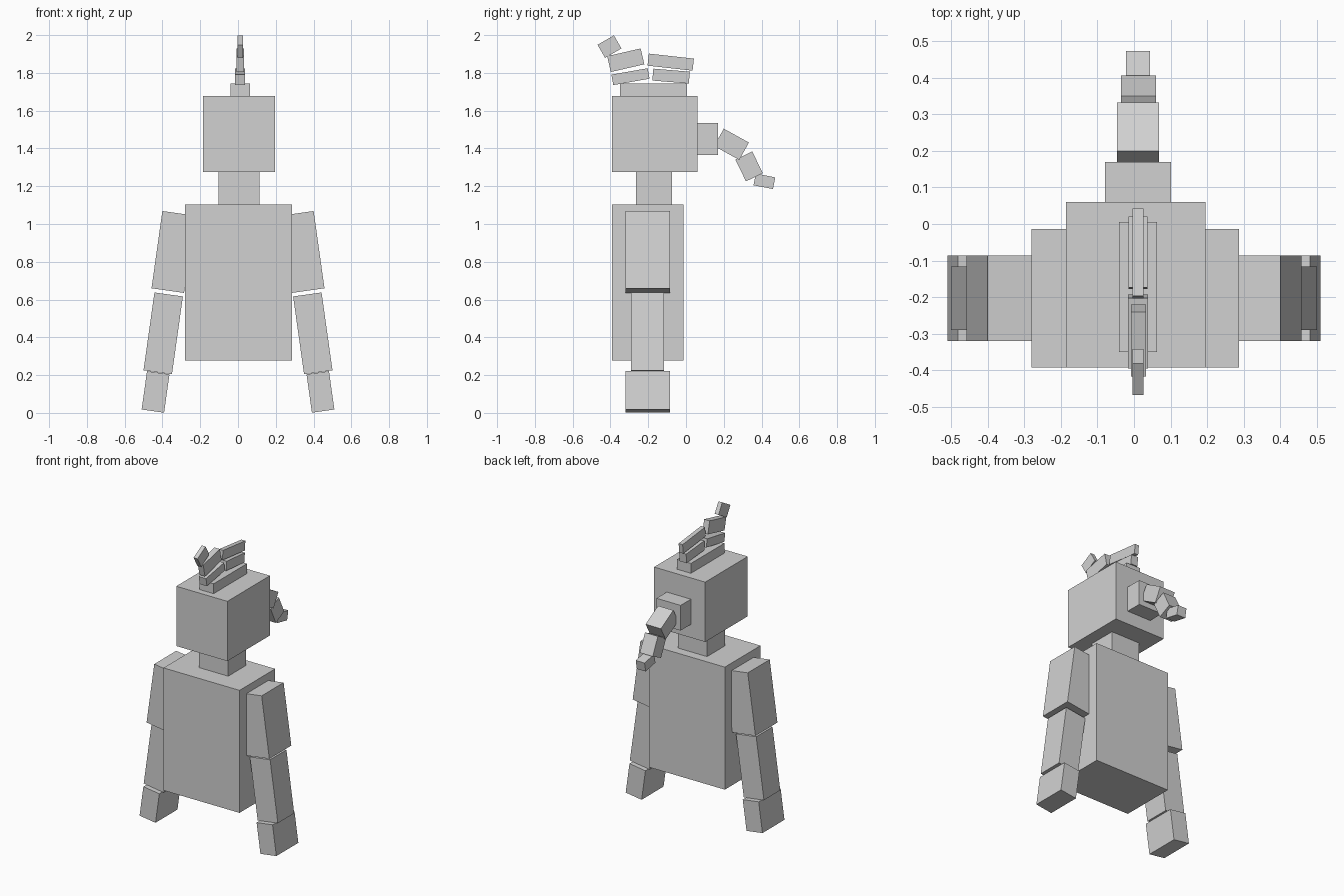
import bpy
import math
from mathutils import Matrix

grey = bpy.data.materials.new("light_grey")
grey.diffuse_color = (0.64, 0.64, 0.64, 1)


def box(name, center, size, pitch=0, roll=0):
    """Box turned by pitch about x and roll about y, in degrees."""
    bpy.ops.mesh.primitive_cube_add(size=1)
    ob = bpy.context.object
    ob.name = name
    turn = Matrix.Rotation(math.radians(pitch), 4, 'X') @ Matrix.Rotation(math.radians(roll), 4, 'Y')
    ob.data.transform(Matrix.Translation(center) @ turn @ Matrix.Diagonal((*size, 1)))
    ob.data.materials.append(grey)
    return ob


# Body, neck and head
box("torso", (0.003, -0.203, 0.69), (0.567, 0.38, 0.826))
box("neck", (0.004, -0.17, 1.19), (0.217, 0.19, 0.174))
box("head", (0.005, -0.166, 1.477), (0.381, 0.453, 0.403))

# Crest on top of the head
box("crest_base", (0.011, -0.172, 1.711), (0.104, 0.356, 0.068))
box("crest_front_lower", (0.011, -0.294, 1.78), (0.054, 0.195, 0.056), 10)
box("crest_rear_lower", (0.011, -0.079, 1.783), (0.052, 0.194, 0.063), -4.7)
box("crest_rear_upper", (0.011, -0.081, 1.857), (0.03, 0.24, 0.064), -6.3)
box("crest_front_upper", (0.012, -0.319, 1.867), (0.041, 0.182, 0.086), 13)
box("crest_tip", (0.011, -0.405, 1.939), (0.029, 0.10, 0.08), 30)

# Ponytail curving down behind the head
box("tail_root", (0.011, 0.115, 1.45), (0.18, 0.11, 0.17))
box("tail_upper", (0.011, 0.241, 1.422), (0.114, 0.152, 0.105), -29)
box("tail_lower", (0.012, 0.334, 1.305), (0.096, 0.128, 0.099), -64)
box("tail_tip", (0.011, 0.415, 1.226), (0.066, 0.105, 0.063), -11)

# Arms, splayed outwards on both sides
for side, s in (("right", -1), ("left", 1)):
    tilt = -8 * s
    box("upper_arm_" + side, (s * 0.343, -0.203, 0.852), (0.174, 0.234, 0.413), roll=tilt)
    box("forearm_" + side, (s * 0.396, -0.203, 0.421), (0.152, 0.174, 0.416), roll=tilt)
    box("hand_" + side, (s * 0.4365, -0.203, 0.111), (0.12, 0.234, 0.205), roll=tilt)
